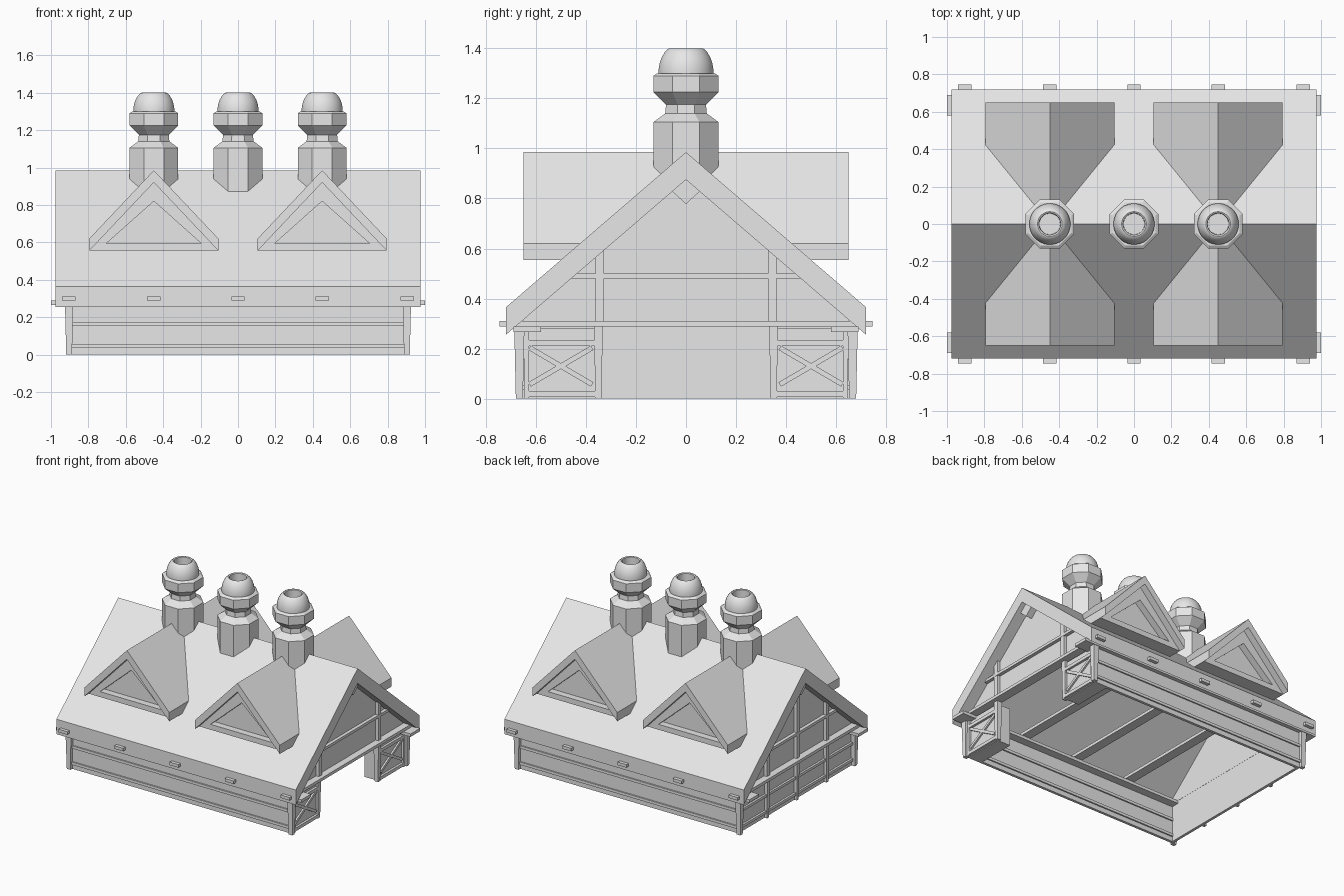
import bpy, bmesh, math
from mathutils import Matrix, Vector

cube = bpy.data.objects.get("Cube")
if cube:
    bpy.data.objects.remove(cube)

grey = bpy.data.materials.new("plain_grey")
grey.use_nodes = True
grey.diffuse_color = (0.8, 0.8, 0.8, 1)
grey.node_tree.nodes["Principled BSDF"].inputs["Base Color"].default_value = (0.8, 0.8, 0.8, 1)

RIDGE, EAVE_Y, SLOPE, THICK = 0.985, 0.72, 0.861, 0.11
WALL_X, WALL_Y = 0.89, 0.65


def roof_z(y, drop=0.0):
    return RIDGE - drop - SLOPE * abs(y)


def finish(name, bm):
    bmesh.ops.recalc_face_normals(bm, faces=bm.faces)
    mesh = bpy.data.meshes.new(name)
    bm.to_mesh(mesh)
    bm.free()
    mesh.materials.append(grey)
    obj = bpy.data.objects.new(name, mesh)
    bpy.context.collection.objects.link(obj)
    return obj


def prism_bm(profile, axis, a, b):
    """Extrude a (horizontal, z) outline along x or y."""
    bm = bmesh.new()
    place = (lambda u, z: (a, u, z)) if axis == "x" else (lambda u, z: (u, a, z))
    face = bm.faces.new([bm.verts.new(place(u, z)) for u, z in profile])
    ext = bmesh.ops.extrude_face_region(bm, geom=[face])["geom"]
    shift = Vector((b - a, 0, 0)) if axis == "x" else Vector((0, b - a, 0))
    bmesh.ops.translate(bm, verts=[v for v in ext if isinstance(v, bmesh.types.BMVert)], vec=shift)
    bmesh.ops.recalc_face_normals(bm, faces=bm.faces)
    return bm


def prism(name, profile, axis, a, b):
    return finish(name, prism_bm(profile, axis, a, b))


def box(name, x, y, z, taper=1.0, tilt=0.0):
    """Box from three (low, high) ranges; the foot can taper, tilt turns it about x."""
    bm = bmesh.new()
    bmesh.ops.create_cube(bm, size=1)
    for v in bm.verts:
        if v.co.z < 0:
            v.co.x *= taper
            v.co.y *= taper
    size = [r[1] - r[0] for r in (x, y, z)]
    centre = [(r[1] + r[0]) / 2 for r in (x, y, z)]
    bm.transform(Matrix.Translation(centre) @ Matrix.Rotation(tilt, 4, "X") @ Matrix.Diagonal((*size, 1)))
    return finish(name, bm)


def around(c, half):
    return (c - half, c + half)


def lathe(name, profile, sides, x, closed=False):
    bm = bmesh.new()
    rings = []
    for r, z in profile:
        rings.append([bm.verts.new((x + r * math.cos((i + 0.5) * math.tau / sides),
                                    r * math.sin((i + 0.5) * math.tau / sides), z)) for i in range(sides)])
    for lo, hi in zip(rings, rings[1:]):
        for i in range(sides):
            j = (i + 1) % sides
            bm.faces.new((lo[i], lo[j], hi[j], hi[i]))
    bm.faces.new(rings[-1])
    if closed:
        bm.faces.new(rings[0])
    return finish(name, bm)


# Main roof
prism("main_roof", [(-EAVE_Y, roof_z(EAVE_Y)), (0, RIDGE), (EAVE_Y, roof_z(EAVE_Y)),
                    (EAVE_Y, roof_z(EAVE_Y, THICK)), (0, RIDGE - THICK),
                    (-EAVE_Y, roof_z(EAVE_Y, THICK))], "x", -0.975, 0.975)
prism("ridge_beam", [(0, 0.88), (0.055, 0.828), (0, 0.778), (-0.055, 0.828)], "x", -0.94, 0.94)

# Gable walls: full height at one end, only above the doorway at the other
top = [(WALL_Y, roof_z(WALL_Y, 0.08)), (0, RIDGE - 0.08), (-WALL_Y, roof_z(WALL_Y, 0.08))]
prism("closed_gable", [(-WALL_Y, 0), (WALL_Y, 0)] + top, "x", -WALL_X, -WALL_X + 0.02)
prism("open_gable", [(-WALL_Y, 0.3), (WALL_Y, 0.3)] + top, "x", WALL_X - 0.02, WALL_X)

# Long walls, rails, plates and corner posts
for s in (-1, 1):
    box("long_wall", (-WALL_X, WALL_X), around(s * 0.65, 0.01), (0, 0.3))
    for z in (0.045, 0.165):
        box("wall_rail", (-0.9, 0.9), around(s * 0.65, 0.02), around(z, 0.01))
    box("wall_plate", (-1, 1), around(s * 0.635, 0.055), (0.266, 0.288))
    for e in (-1, 1):
        box("corner_post", around(e * 0.903, 0.022), around(s * 0.666, 0.02), (0, 0.27), 0.7)

# Tie beams with ends showing through the eaves
for x in (-0.905, -0.45, 0, 0.45, 0.905):
    box("tie_beam", around(x, 0.036), (-0.745, 0.745), (0.288, 0.31))

# Gable timbers
for e in (-1, 1):
    box("collar_beam", around(e * 0.895, 0.02), (-0.46, 0.46), (0.48, 0.5))
    for s in (-1, 1):
        box("upper_post", around(e * 0.895, 0.018), around(s * 0.345, 0.017), (0.3, 0.6))
for y in (-0.345, 0, 0.345):
    box("end_post", around(-0.895, 0.02), around(y, 0.015), (0, 0.3), 0.75)
box("king_post", around(-0.895, 0.018), around(0, 0.015), (0.3, 0.8))
for z in (0.045, 0.165):
    box("end_rail", around(-0.89, 0.015), (-0.65, 0.65), around(z, 0.01))

# Braced bays either side of the doorway
for s in (-1, 1):
    y = s * 0.5
    box("bay_block", (0.78, WALL_X), around(y, 0.145), (0, 0.28))
    box("door_post", around(0.89, 0.02), around(s * 0.35, 0.017), (0, 0.29), 0.75)
    box("bay_post", around(0.89, 0.017), around(s * 0.638, 0.01), (0, 0.27))
    for z in (0.018, 0.222):
        box("bay_rail", around(0.89, 0.017), around(y, 0.145), around(z, 0.012))
    for tilt in (-1, 1):
        box("bay_brace", around(0.89, 0.012), around(y, 0.145), around(0.13, 0.01), tilt=tilt * 0.53)

# Dormers, trimmed inside the main roof
HALF, BASE, TIP = 0.345, 0.555, 0.92
chevron = [(-HALF, BASE), (-HALF, 0.62), (0, RIDGE), (HALF, 0.62), (HALF, BASE), (0, TIP)]
gable = [(-HALF, BASE), (HALF, BASE), (0, TIP)]
for cx in (-0.45, 0.45):
    for s in (-1, 1):
        for name, outline, front in (("dormer_roof", chevron, 0.65), ("dormer_gable", gable, 0.6)):
            bm = prism_bm([(cx + u, z) for u, z in outline], "y", s * front, 0)
            if outline is gable:
                # sunken triangular window
                face = max(bm.faces, key=lambda f: f.normal.y * s)
                bmesh.ops.inset_region(bm, faces=[face], thickness=0.1)
                ext = bmesh.ops.extrude_face_region(bm, geom=[face])["geom"]
                bmesh.ops.translate(bm, verts=[v for v in ext if isinstance(v, bmesh.types.BMVert)],
                                    vec=(0, -s * 0.05, 0))
                if face.is_valid:
                    bmesh.ops.delete(bm, geom=[face], context="FACES_ONLY")
            bmesh.ops.bisect_plane(bm, geom=bm.verts[:] + bm.edges[:] + bm.faces[:],
                                   plane_co=(0, 0, RIDGE - 0.04), plane_no=(0, s * SLOPE, 1),
                                   clear_inner=True)
            finish(name, bm)

# Chimneys: eight-sided stack with a round hollow cap
K = 1 / math.cos(math.pi / 8)
stack = [(0.13, 0.865), (0.13, 1.105), (0.083, 1.14), (0.08, 1.175), (0.13, 1.225), (0.13, 1.29), (0.115, 1.3)]
cap = [(0.11, 1.295), (0.11, 1.315), (0.106, 1.34), (0.098, 1.363), (0.085, 1.385), (0.072, 1.398),
       (0.066, 1.4), (0.058, 1.396), (0.056, 1.31)]
for x in (-0.45, 0, 0.45):
    lathe("chimney_stack", [(r * K, z) for r, z in stack], 8, x, True)
    dome = lathe("chimney_cap", cap, 32, x)
    bpy.ops.object.select_all(action="DESELECT")
    dome.select_set(True)
    bpy.context.view_layer.objects.active = dome
    bpy.ops.object.shade_smooth_by_angle(angle=math.radians(40))
